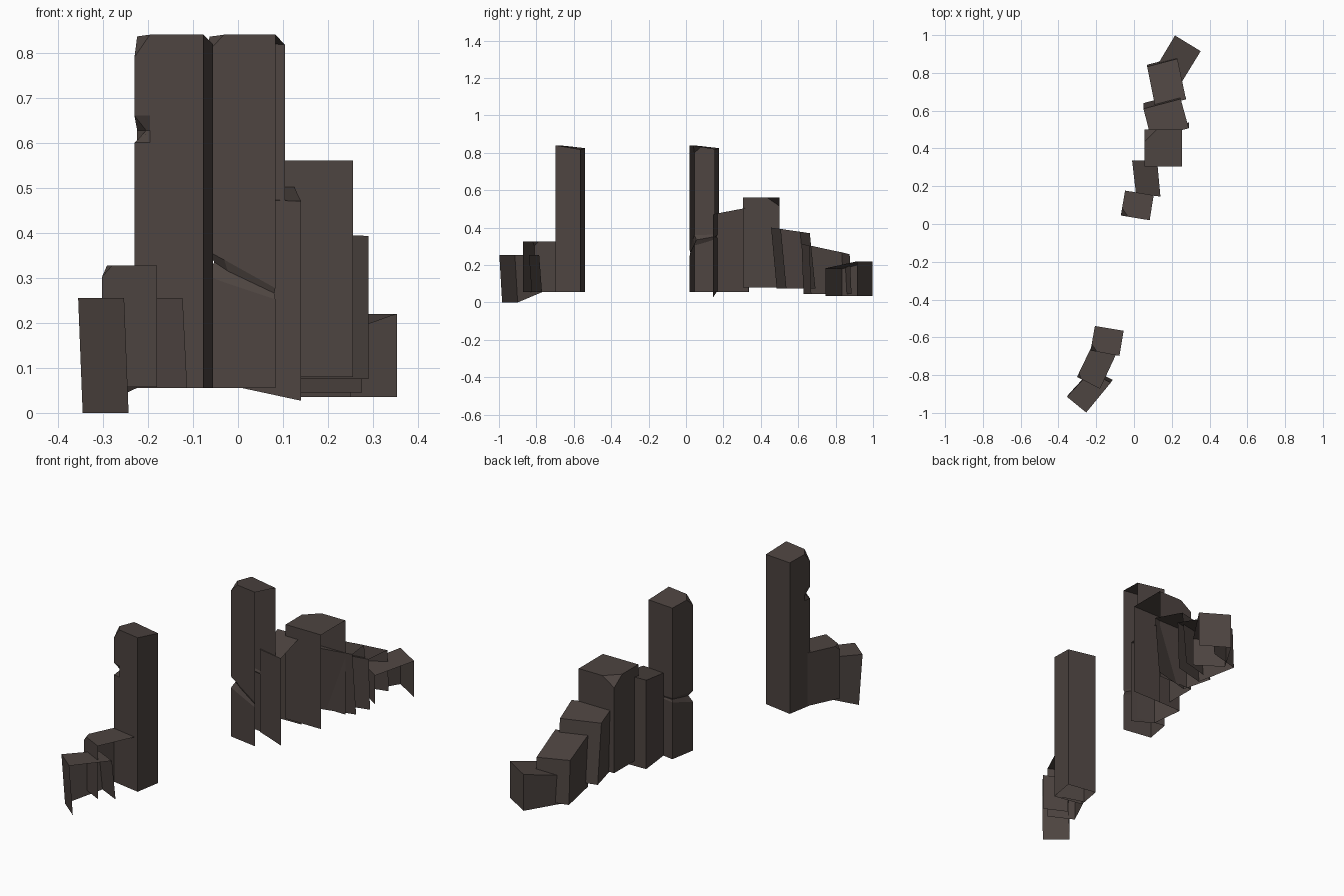
import bpy
from mathutils import Vector

if "Cube" in bpy.data.objects:
    bpy.data.objects.remove(bpy.data.objects["Cube"])

mat = bpy.data.materials.new("dark_rock")
mat.diffuse_color = (0.075, 0.058, 0.052, 1)
mat.use_nodes = True
mat.node_tree.nodes["Principled BSDF"].inputs["Base Color"].default_value = mat.diffuse_color


def block(name, corners, bottoms, tops, chip=None, rings=(), closed=False, shift=(0, 0)):
    """Open-bottomed stone. Corners run front right, front left, back left, back right.
    The right side stays open unless closed. chip = (corner, size, drop) breaks a top corner.
    rings = [(heights, insets)] add cracks between bottom and top."""
    pts = [(Vector(c), b, t) for c, b, t in zip(corners, bottoms, tops)]
    centre = sum((p[0] for p in pts), Vector((0, 0))) / 4
    chipped = None
    if chip:
        i, size, drop = chip

        def near(j):
            k = size / (pts[j][0] - pts[i][0]).length
            return tuple(a + (b - a) * k for a, b in zip(pts[i], pts[j]))
        before, after = near(i - 1), near((i + 1) % 4)
        c, b, t = pts[i]
        pts[i:i + 1] = [before, (c, b, t - drop), after]
        chipped = i + 1
    n = len(pts)
    verts = [(c.x + shift[0], c.y + shift[1], b) for c, b, t in pts]
    for heights, insets in rings:
        for (c, b, t), z, f in zip(pts, heights, insets):
            q = c.lerp(centre, f)
            verts.append((q.x, q.y, z))
    verts += [(c.x, c.y, t) for c, b, t in pts]
    faces = []
    for r in range(len(rings) + 1):
        for i in range(n if closed else n - 1):
            j = (i + 1) % n
            faces.append((r * n + j, r * n + i, (r + 1) * n + i, (r + 1) * n + j))
    base = len(verts) - n
    faces.append([base + i for i in reversed(range(n)) if i != chipped])
    if chipped is not None:
        faces.append([base + chipped + 1, base + chipped, base + chipped - 1])
    mesh = bpy.data.meshes.new(name)
    mesh.from_pydata(verts, [], faces)
    mesh.materials.append(mat)
    bpy.context.collection.objects.link(bpy.data.objects.new(name, mesh))


# Two tall gate pillars
notch = [0, 0, 0, 0, 0, 0]
block("front_pillar", [(-.077, -.698), (-.23, -.67), (-.207, -.54), (-.055, -.565)],
      [.055] * 4, [.84, .84, .825, .818], chip=(1, .035, .05), closed=True,
      rings=[([.60] * 6, notch), ([.627] * 6, [0, 0, .3, 0, 0, 0]), ([.66] * 6, notch)])
block("back_pillar", [(.083, .02), (-.07, .045), (-.047, .177), (.104, .152)],
      [.055] * 4, [.84, .84, .825, .818], chip=(1, .04, .04),
      rings=[([.252, .29, .305, .315, .345, .345], notch),
             ([.266, .315, .335, .34, .355, .35], [.04, .16, .2, .18, .1, 0]),
             ([.277, .34, .36, .36, .367, .355], notch)])

# Wall stones stepping down behind the back pillar
block("wall_stone_1", [(.14, .145), (.01, .163), (-.01, .335), (.122, .338)],
      [.027, .055, .055, .055], [.47, .475, .508, .508])
block("wall_stone_2", [(.255, .305), (.055, .305), (.055, .5), (.255, .5)],
      [.08] * 4, [.56] * 4, chip=(2, .065, .045))
block("wall_stone_3", [(.29, .507), (.09, .455), (.05, .61), (.247, .662)],
      [.075] * 4, [.393, .40, .378, .37], shift=(0, .03))
block("wall_stone_4", [(.275, .66), (.113, .618), (.07, .833), (.23, .875)],
      [.045] * 4, [.305, .312, .268, .258], shift=(0, .01))
block("wall_stone_5", [(.25, .747), (.12, .835), (.217, .998), (.353, .915)],
      [.035] * 4, [.183, .18, .22, .22])

# Stones beside the front pillar
block("low_stone_1", [(-.18, -.872), (-.302, -.81), (-.225, -.65), (-.095, -.69)],
      [.057] * 4, [.327] * 4, chip=(1, .025, .025))
block("low_stone_2", [(-.253, -.998), (-.355, -.915), (-.235, -.785), (-.123, -.84)],
      [0, 0, .055, .055], [.255] * 4, shift=(.01, .015))
